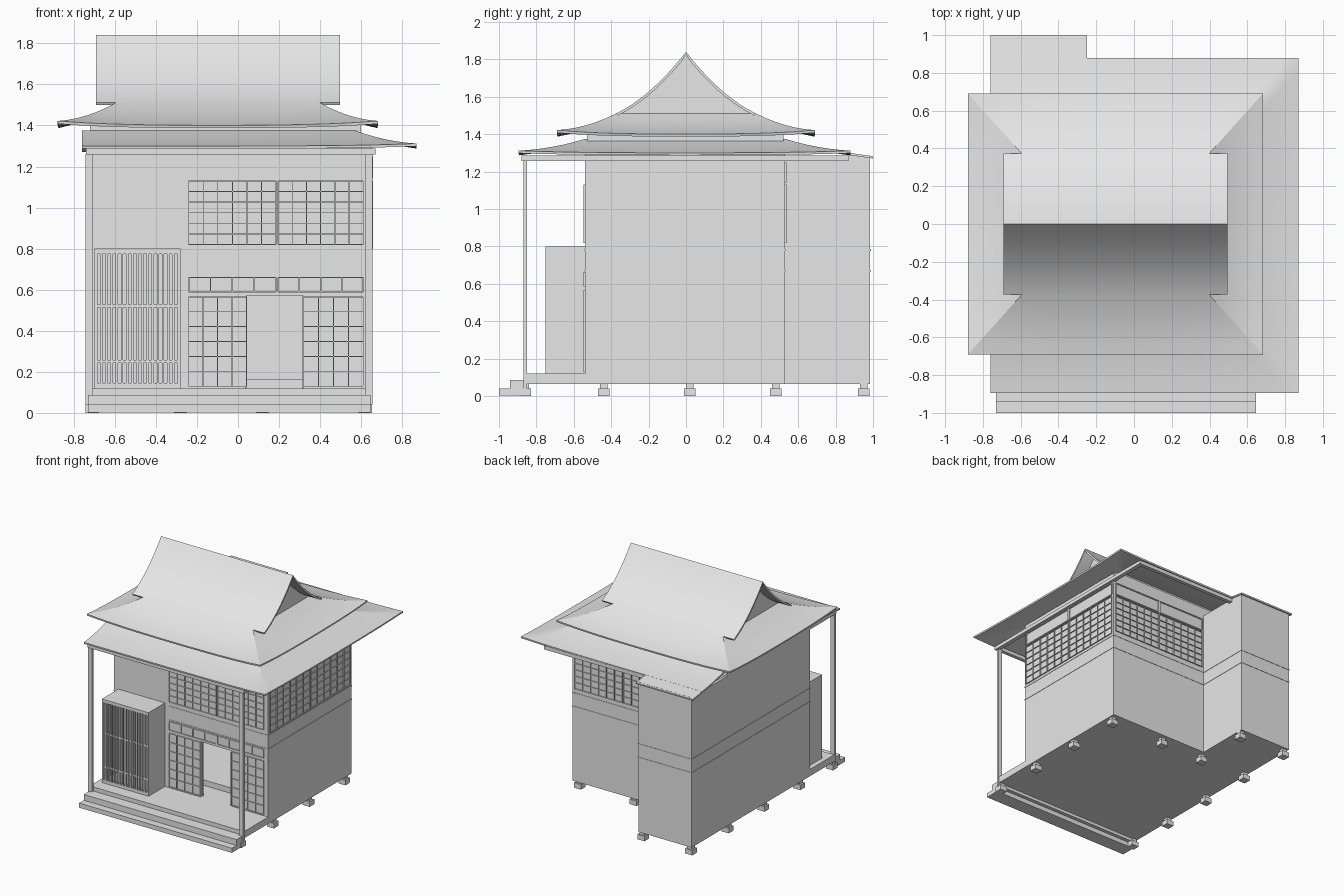
import bpy, bmesh
from mathutils import Vector

if "Cube" in bpy.data.objects:
    bpy.data.objects.remove(bpy.data.objects["Cube"])

grey = bpy.data.materials.new("plain_grey")
grey.use_nodes = True
grey.diffuse_color = (0.8, 0.8, 0.8, 1)
grey.node_tree.nodes["Principled BSDF"].inputs["Base Color"].default_value = (0.8, 0.8, 0.8, 1)


def finish(name, bm):
    mesh = bpy.data.meshes.new(name)
    bm.to_mesh(mesh)
    bm.free()
    mesh.materials.append(grey)
    obj = bpy.data.objects.new(name, mesh)
    bpy.context.collection.objects.link(obj)
    return obj


def boxes(name, *bounds):
    """One object from boxes given as x0, x1, y0, y1, z0, z1."""
    bm = bmesh.new()
    for x0, x1, y0, y1, z0, z1 in bounds:
        cube = bmesh.ops.create_cube(bm, size=1)["verts"]
        bmesh.ops.scale(bm, vec=(x1 - x0, y1 - y0, z1 - z0), verts=cube)
        bmesh.ops.translate(bm, vec=((x0 + x1) / 2, (y0 + y1) / 2, (z0 + z1) / 2), verts=cube)
    return finish(name, bm)


def add_grid(bm, point, nu, nv):
    """Sheet of quads facing up; point(u, v) gives positions for u, v in 0..1."""
    rows = [[bm.verts.new(point(i / nu, j / nv)) for j in range(nv + 1)] for i in range(nu + 1)]
    for i in range(nu):
        for j in range(nv):
            f = bm.faces.new((rows[i][j], rows[i + 1][j], rows[i + 1][j + 1], rows[i][j + 1]))
            f.normal_update()
            if f.normal.z < 0:
                f.normal_flip()


def roof_sheet(name, bm, thickness):
    bmesh.ops.remove_doubles(bm, verts=bm.verts, dist=0.0005)
    obj = finish(name, bm)
    mod = obj.modifiers.new("thickness", "SOLIDIFY")
    mod.thickness = thickness
    mod.offset = -1
    bpy.ops.object.select_all(action="DESELECT")
    obj.select_set(True)
    bpy.context.view_layer.objects.active = obj
    bpy.ops.object.modifier_apply(modifier=mod.name)
    bpy.ops.object.shade_smooth_by_angle(angle=0.3)
    return obj


def add_eave(bm, inner, outer, z_top, z_low, lift, ends):
    """Concave roof side between two edges, its marked ends curling upward."""
    a, b, c, d = (Vector(p) for p in (*inner, *outer))

    def point(u, v):
        p = a.lerp(b, u).lerp(c.lerp(d, u), v)
        drop = 1.45 * v - 0.45 * v * v
        curl = ends[0] * (1 - u) ** 6 + ends[1] * u ** 6
        return (p.x, p.y, z_top + (z_low - z_top) * drop + lift * curl * v * v)
    add_grid(bm, point, 24, 6)


def lattice(name, axis, at, out, u0, u1, z0, z1, cols, rows, bar=0.006, depth=0.008):
    """Framed grid of bars on a wall; axis is the wall normal, out its sign."""
    spans = []
    for i in range(cols + 1):
        u = u0 + (u1 - u0) * i / cols
        spans.append((u - bar / 2, u + bar / 2, z0, z1))
    for j in range(rows + 1):
        z = z0 + (z1 - z0) * j / rows
        spans.append((u0, u1, z - bar / 2, z + bar / 2))
    lo, hi = sorted((at, at + out * depth))
    return boxes(name, *[(lo, hi, a, b, c, d) if axis == "x" else (a, b, lo, hi, c, d)
                         for a, b, c, d in spans])


# Outline of the house
L, R, F, B = -0.74, 0.65, -0.54, 0.53
EX, EB = -0.26, 0.985
T = 0.02

# Floor, steps and stone feet
boxes("floor", (L, R, -0.85, B, 0.065, 0.12), (L, EX, B, EB, 0.065, 0.12))
boxes("inner_floor", (L + T, R - T, -0.36, B - T, 0.12, 0.165))
boxes("entrance_steps", (-0.73, 0.645, -1.0, -0.88, 0.003, 0.04),
      (-0.73, 0.645, -0.94, -0.85, 0.04, 0.087))
feet = [(x, y) for x in (-0.71, 0.62) for y in (-0.86, -0.44, 0.02, 0.48)]
feet += [(x, 0.48) for x in (-0.28, 0.12)] + [(x, 0.95) for x in (-0.71, -0.28)]
for x, y in feet:
    boxes("foot_stone", (x - 0.032, x + 0.032, y - 0.03, y + 0.03, 0, 0.04),
          (x - 0.02, x + 0.02, y - 0.02, y + 0.02, 0.04, 0.066))

# Walls, with the doorway left open in the front
boxes("side_walls", (L, L + T, F, EB, 0.07, 1.285), (L, L + T, F, B, 1.285, 1.36),
      (R - T, R, F, B, 0.07, 1.33))
boxes("back_wall", (L + T, R - T, B - T, B, 0.07, 1.35))
boxes("front_wall", (L + T, 0.04, F, F + T, 0.12, 0.57), (0.32, R - T, F, F + T, 0.12, 0.57),
      (L + T, R - T, F, F + T, 0.57, 1.35))
boxes("annex_walls", (EX - T, EX, B, EB, 0.07, 1.285), (L + T, EX, EB - T, EB, 0.07, 1.285))
boxes("upper_wall", (L + T, 0.6, F + 0.01, B - 0.01, 1.3, 1.41))
boxes("sliding_door_leaves", (-0.04, 0.045, F + T, F + 0.03, 0.12, 0.57),
      (0.315, 0.41, F + T, F + 0.03, 0.12, 0.57))

# Thin rails round the walls
for z in (0.67, 0.78):
    e = 0.003
    boxes("wall_rail", (-0.24, R + e, F - e, F, z - 0.005, z + 0.005),
          (R, R + e, F, B, z - 0.005, z + 0.005),
          (EX, R + e, B, B + e, z - 0.005, z + 0.005),
          (EX, EX + e, B, EB, z - 0.005, z + 0.005),
          (L, EX + e, EB, EB + e, z - 0.005, z + 0.005),
          (L - e, L, F, EB + e, z - 0.005, z + 0.005))

# Papered windows and doors
for u0, u1 in ((-0.24, 0.185), (0.195, 0.61)):
    lattice("front_window", "y", F, -1, u0, u1, 0.82, 1.13, 6, 6, 0.004)
    lattice("front_transom", "y", F, -1, u0, u1, 0.59, 0.66, 4, 1, 0.006)
for u0, u1 in ((-0.24, 0.04), (0.32, 0.61)):
    lattice("front_door_panel", "y", F, -1, u0, u1, 0.13, 0.565, 4, 6, 0.004)
for u0, u1 in ((-0.52, -0.01), (0.0, 0.51)):
    lattice("side_transom", "x", R, 1, u0, u1, 1.145, 1.245, 1, 1, 0.008)
    lattice("side_window", "x", R, 1, u0, u1, 0.8, 1.13, 6, 6, 0.004)
for u0, u1 in ((-0.24, 0.19), (0.2, 0.63)):
    lattice("back_window", "y", B, 1, u0, u1, 0.82, 1.13, 6, 6, 0.004)
    lattice("back_transom", "y", B, 1, u0, u1, 1.145, 1.245, 1, 1, 0.008)

# Latticed bay beside the entrance
boxes("bay_shell", (-0.70, -0.28, -0.75, F, 0.78, 0.80), (-0.70, -0.28, -0.75, F, 0.12, 0.14),
      (-0.70, -0.69, -0.75, F, 0.14, 0.78), (-0.29, -0.28, -0.75, F, 0.14, 0.78))
lattice("bay_bars", "y", -0.735, -1, -0.69, -0.29, 0.14, 0.78, 16, 1, 0.011, 0.015)
boxes("bay_crossbars", *[(-0.69, -0.29, -0.745, -0.73, z - 0.007, z + 0.007) for z in (0.25, 0.52)])

# Porch posts and the beams under the eaves
for x in (-0.725, 0.638):
    boxes("porch_post", (x - 0.018, x + 0.018, -0.87, -0.85, 0.04, 1.26))
boxes("eave_beams", (-0.735, 0.67, -0.88, -0.85, 1.258, 1.287), (0.635, 0.67, -0.88, 0.87, 1.258, 1.287),
      (EX, 0.67, 0.84, 0.87, 1.258, 1.287), (L, -0.71, -0.88, F, 1.258, 1.287))

# Lower roof on three sides
bm = bmesh.new()
IX, OX = 0.57, 0.87
add_eave(bm, ((-0.76, F, 0), (IX, F, 0)), ((-0.76, -0.895, 0), (OX, -0.895, 0)), 1.375, 1.3, 0.012, (0, 1))
add_eave(bm, ((IX, F, 0), (IX, B, 0)), ((OX, -0.895, 0), (OX, 0.88, 0)), 1.375, 1.3, 0.012, (1, 1))
add_eave(bm, ((-0.76, B, 0), (IX, B, 0)), ((-0.76, 0.88, 0), (OX, 0.88, 0)), 1.375, 1.3, 0.012, (0, 1))
roof_sheet("lower_roof", bm, 0.013)
bm = bmesh.new()
add_grid(bm, lambda u, v: (-0.76 + 0.51 * u, 0.875 + 0.125 * v, 1.3 - 0.018 * v), 1, 1)
roof_sheet("annex_roof", bm, 0.012)

# Upper hipped skirt
CX = -0.098
bm = bmesh.new()
top = [(CX + sx * 0.495, sy * 0.372, 0) for sx, sy in ((-1, -1), (1, -1), (1, 1), (-1, 1))]
low = [(CX + sx * 0.78, sy * 0.69, 0) for sx, sy in ((-1, -1), (1, -1), (1, 1), (-1, 1))]
for i in range(4):
    j = (i + 1) % 4
    add_eave(bm, (top[i], top[j]), (low[i], low[j]), 1.512, 1.4, 0.022, (1, 1))
roof_sheet("upper_roof_skirt", bm, 0.014)

# Steep gabled crown with curved slopes
def crown_z(y):
    t = abs(y) / 0.372
    return 1.84 - 0.328 * (1.45 * t - 0.45 * t * t)

bm = bmesh.new()
add_grid(bm, lambda u, v: (CX + 0.594 * (2 * u - 1), 0.372 * (2 * v - 1), crown_z(0.372 * (2 * v - 1))), 1, 20)
roof_sheet("gable_roof", bm, 0.014)

# Gable ends set back under the crown
bm = bmesh.new()
for side in (-1, 1):
    ys = [-0.36 + 0.036 * i for i in range(21)]
    bm.faces.new([bm.verts.new((CX + side * 0.49, y, crown_z(y) - 0.012)) for y in ys][::side])
finish("gable_walls", bm)
